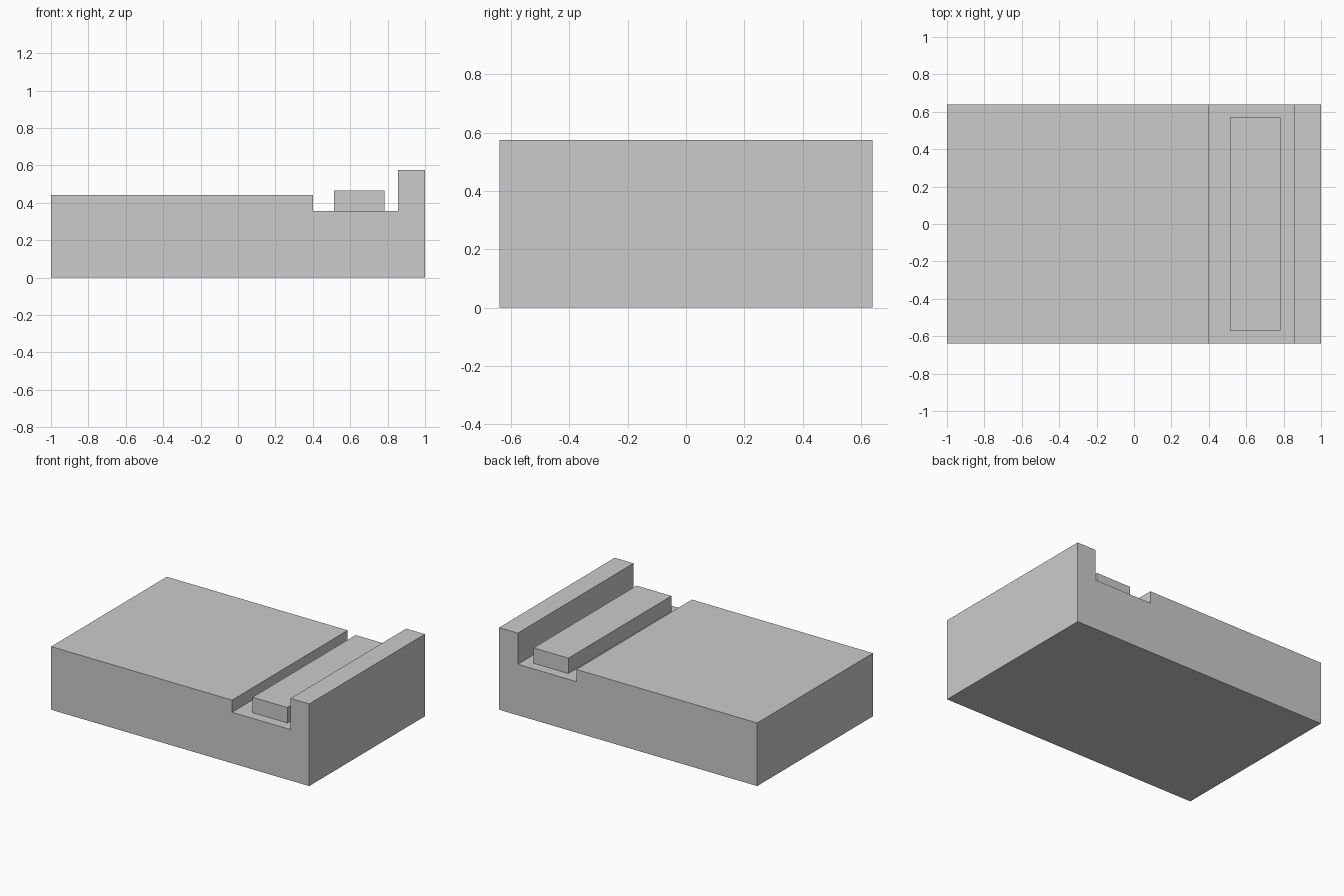
import bpy
import bmesh

if "Cube" in bpy.data.objects:
    bpy.data.objects.remove(bpy.data.objects["Cube"])


def extrude_profile(name, points, y0, y1):
    """Extrude a closed x-z outline along y into a flat-faced solid."""
    bm = bmesh.new()
    face = bm.faces.new([bm.verts.new((x, y0, z)) for x, z in points])
    result = bmesh.ops.extrude_face_region(bm, geom=[face])
    moved = [g for g in result["geom"] if isinstance(g, bmesh.types.BMVert)]
    bmesh.ops.translate(bm, verts=moved, vec=(0, y1 - y0, 0))
    bmesh.ops.recalc_face_normals(bm, faces=bm.faces)
    mesh = bpy.data.meshes.new(name)
    bm.to_mesh(mesh)
    bm.free()
    obj = bpy.data.objects.new(name, mesh)
    bpy.context.collection.objects.link(obj)
    return obj


FLOOR, DECK, WALL = 0.357, 0.442, 0.575

# Main slab with a channel across it and a raised end wall
extrude_profile("base_slab", [
    (-1, 0), (1, 0), (1, WALL), (0.855, WALL),
    (0.855, FLOOR), (0.402, FLOOR), (0.402, DECK), (-1, DECK),
], -0.64, 0.64)

# Bar resting on the channel floor
extrude_profile("channel_bar", [
    (0.512, FLOOR), (0.782, FLOOR), (0.782, 0.465), (0.512, 0.465),
], -0.57, 0.57)
